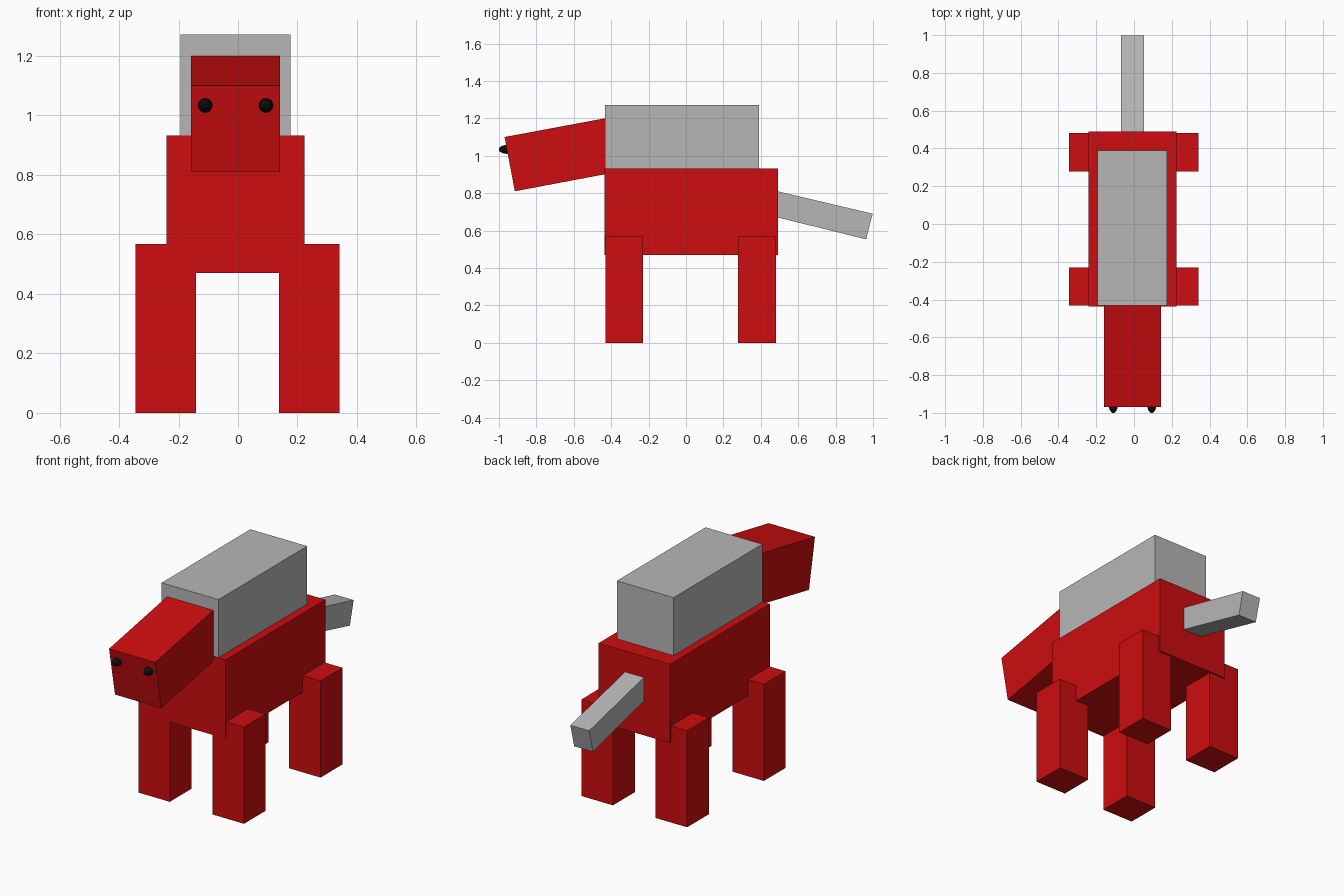
import bpy, bmesh
from mathutils import Matrix

if "Cube" in bpy.data.objects:
    bpy.data.objects.remove(bpy.data.objects["Cube"])


def material(name, rgb):
    m = bpy.data.materials.new(name)
    m.diffuse_color = (*rgb, 1)
    m.use_nodes = True
    m.node_tree.nodes["Principled BSDF"].inputs["Base Color"].default_value = m.diffuse_color
    return m


RED = material("red", (0.61, 0.004, 0.005))
GREY = material("grey", (0.47, 0.47, 0.47))
BLACK = material("black", (0.004, 0.004, 0.004))


def finish(bm, name, mat):
    bmesh.ops.recalc_face_normals(bm, faces=bm.faces)
    me = bpy.data.meshes.new(name)
    bm.to_mesh(me)
    bm.free()
    me.materials.append(mat)
    ob = bpy.data.objects.new(name, me)
    bpy.context.collection.objects.link(ob)
    return ob


def prism(name, profile, x0, x1, mat):
    """Side profile of (y, z) points extruded from x0 to x1."""
    bm = bmesh.new()
    face = bm.faces.new([bm.verts.new((x0, y, z)) for y, z in profile])
    ext = bmesh.ops.extrude_face_region(bm, geom=[face])
    verts = [v for v in ext["geom"] if isinstance(v, bmesh.types.BMVert)]
    bmesh.ops.translate(bm, verts=verts, vec=(x1 - x0, 0, 0))
    return finish(bm, name, mat)


def box(name, x, y, z, mat):
    profile = [(y[0], z[0]), (y[1], z[0]), (y[1], z[1]), (y[0], z[1])]
    return prism(name, profile, x[0], x[1], mat)


# Body and the block on its back
box("body", (-0.24, 0.224), (-0.436, 0.491), (0.47, 0.932), RED)
box("back_block", (-0.193, 0.176), (-0.432, 0.39), (0.925, 1.272), GREY)

# Head and tail, tilted bars whose inner ends are buried in the body
prism("head", [(-0.97, 1.10), (-0.915, 0.81), (-0.38, 0.911), (-0.38, 1.21)],
      -0.158, 0.142, RED)
prism("tail", [(0.45, 0.819), (0.45, 0.68), (0.963, 0.553), (0.998, 0.69)],
      -0.07, 0.052, GREY)

# Four legs
for side, x in (("left", (-0.345, -0.141)), ("right", (0.137, 0.341))):
    for end, y in (("front", (-0.431, -0.23)), ("rear", (0.279, 0.482))):
        box(f"{end}_leg_{side}", x, y, (0, 0.567), RED)

# Eyes, stretched spheres set in the face
for side, x in (("left", -0.11), ("right", 0.094)):
    bm = bmesh.new()
    bmesh.ops.create_uvsphere(
        bm, u_segments=24, v_segments=12, radius=1,
        matrix=Matrix.Translation((x, -0.955, 1.034)) @ Matrix.Diagonal((0.024, 0.046, 0.024, 1)))
    for f in bm.faces:
        f.smooth = True
    finish(bm, f"eye_{side}", BLACK)
